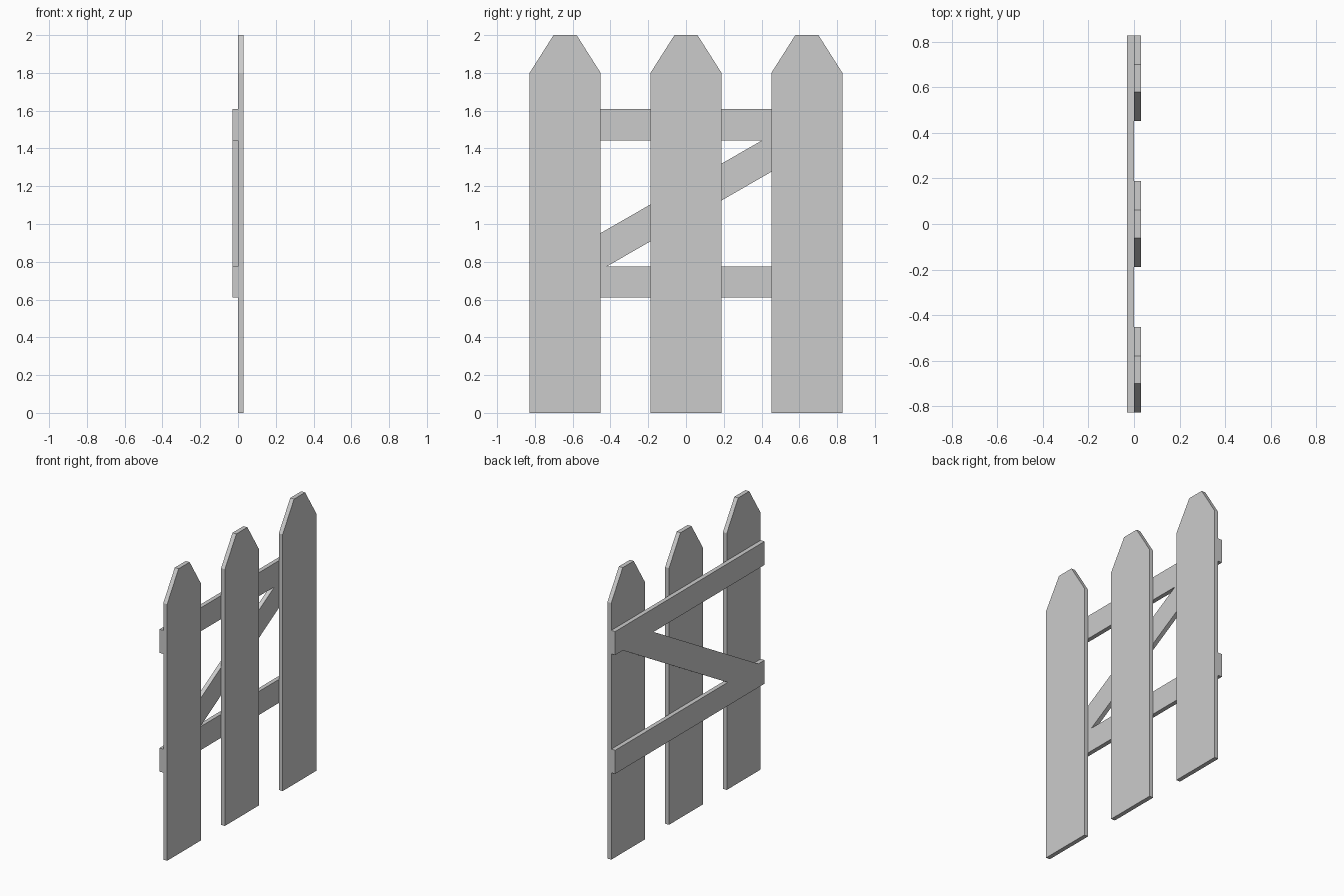
import bpy, bmesh

if "Cube" in bpy.data.objects:
    bpy.data.objects.remove(bpy.data.objects["Cube"])

T = 0.03  # board thickness


def board(name, outline, x0, x1):
    """Extrude a (y, z) outline along x."""
    bm = bmesh.new()
    face = bm.faces.new([bm.verts.new((x0, y, z)) for y, z in outline])
    ext = bmesh.ops.extrude_face_region(bm, geom=[face])
    verts = [v for v in ext["geom"] if isinstance(v, bmesh.types.BMVert)]
    bmesh.ops.translate(bm, verts=verts, vec=(x1 - x0, 0, 0))
    bmesh.ops.recalc_face_normals(bm, faces=bm.faces)
    mesh = bpy.data.meshes.new(name)
    bm.to_mesh(mesh)
    bm.free()
    bpy.context.collection.objects.link(bpy.data.objects.new(name, mesh))


# Upright pickets with clipped tops
W, TIP = 0.188, 0.061
for i, c in enumerate((-0.64, 0, 0.64)):
    board(f"picket_{i + 1}",
          [(c - W, 0), (c + W, 0), (c + W, 1.8), (c + TIP, 2), (c - TIP, 2), (c - W, 1.8)],
          0, T)

# Horizontal rails on the back of the pickets
for name, z0, z1 in (("lower_rail", 0.61, 0.775), ("upper_rail", 1.443, 1.608)):
    board(name, [(-0.828, z0), (0.828, z0), (0.828, z1), (-0.828, z1)], -T, 0)

# Diagonal brace cut to fit flush between the rails
board("diagonal_brace",
      [(-0.76, 0.775), (-0.42, 0.775), (0.742, 1.443), (0.403, 1.443)], -T, 0)
